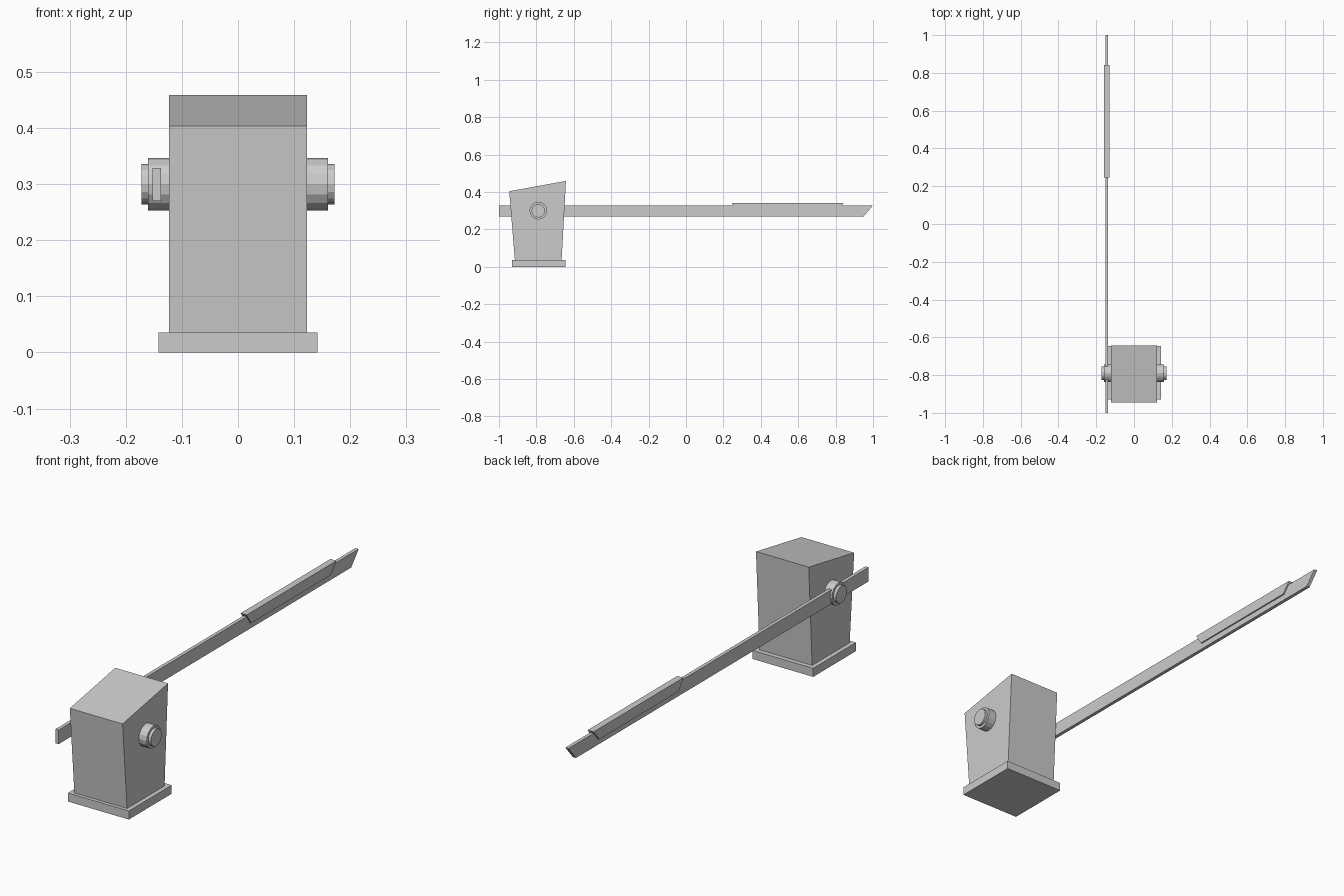
import bpy, bmesh, math
from mathutils import Matrix

cube = bpy.data.objects.get("Cube")
if cube:
    bpy.data.objects.remove(cube, do_unlink=True)

GREY = (0.6, 0.6, 0.6, 1)
mat = bpy.data.materials.new("plain grey")
mat.use_nodes = True
mat.diffuse_color = GREY
mat.node_tree.nodes["Principled BSDF"].inputs["Base Color"].default_value = GREY


def finish(name, bm):
    bmesh.ops.recalc_face_normals(bm, faces=bm.faces)
    mesh = bpy.data.meshes.new(name)
    bm.to_mesh(mesh)
    bm.free()
    mesh.materials.append(mat)
    obj = bpy.data.objects.new(name, mesh)
    bpy.context.collection.objects.link(obj)
    return obj


def side_profile(name, points, x0, x1):
    """Extrude a (y, z) outline from x0 to x1."""
    bm = bmesh.new()
    face = bm.faces.new([bm.verts.new((x0, y, z)) for y, z in points])
    ext = bmesh.ops.extrude_face_region(bm, geom=[face])
    verts = [v for v in ext["geom"] if isinstance(v, bmesh.types.BMVert)]
    bmesh.ops.translate(bm, verts=verts, vec=(x1 - x0, 0, 0))
    return finish(name, bm)


def hub(name, side):
    """Pivot boss with a narrower end cap, along the x axis."""
    bm = bmesh.new()
    for radius, x0, x1 in ((0.047, 0.11, 0.16), (0.036, 0.15, 0.172)):
        place = Matrix.Translation((side * (x0 + x1) / 2, -0.79, 0.3)) @ Matrix.Rotation(math.pi / 2, 4, "Y")
        bmesh.ops.create_cone(bm, cap_ends=True, segments=16, radius1=radius,
                              radius2=radius, depth=x1 - x0, matrix=place)
    return finish(name, bm)


# Cabinet: plinth and a flared body with a sloping lid
side_profile("base_plate", [(-0.93, 0), (-0.645, 0), (-0.645, 0.036), (-0.93, 0.036)], -0.142, 0.142)
side_profile("cabinet_body", [(-0.915, 0.036), (-0.665, 0.036), (-0.642, 0.459), (-0.945, 0.404)], -0.123, 0.123)

# Pivot hubs on both sides
hub("left_hub", 1)
hub("right_hub", -1)

# Barrier arm with a slanted tip, and the sleeve clipped over its upper half
side_profile("barrier_arm", [(-1, 0.27), (0.95, 0.27), (1, 0.329), (-1, 0.329)], -0.152, -0.137)
side_profile("arm_sleeve", [(0.275, 0.295), (0.805, 0.295), (0.843, 0.341), (0.245, 0.341)], -0.159, -0.131)
